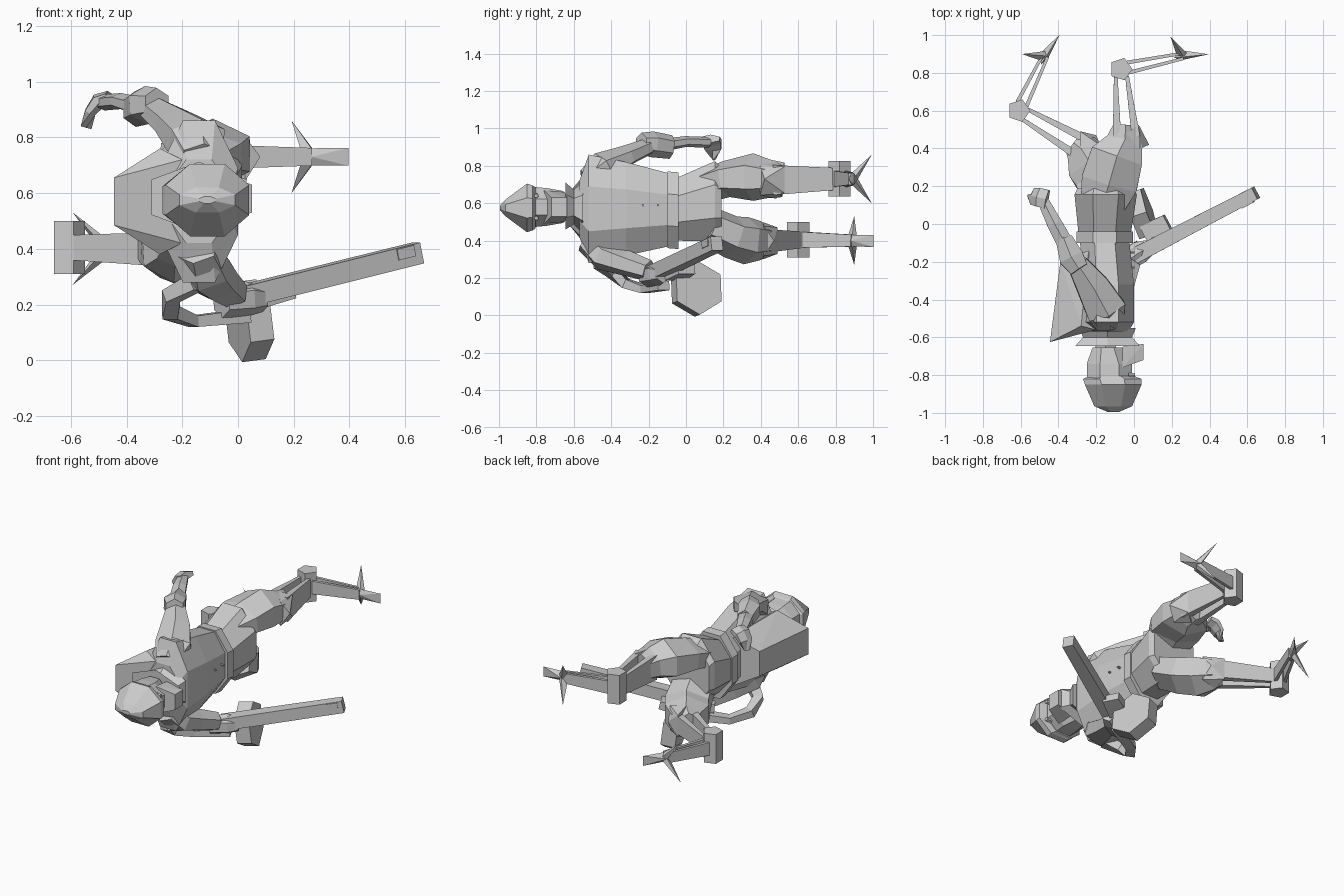
import bpy, bmesh, math
from mathutils import Vector

Z = Vector((0, 0, 1))
YAX = (0, 1, 0)


def finish(name, bm):
    bmesh.ops.recalc_face_normals(bm, faces=bm.faces)
    me = bpy.data.meshes.new(name)
    bm.to_mesh(me)
    bm.free()
    ob = bpy.data.objects.new(name, me)
    bpy.context.collection.objects.link(ob)
    return ob


def loft(name, stations, n=6, axis=None):
    """Rings along a path; station = (x, y, z, half width, half height)."""
    bm = bmesh.new()
    pts = [Vector(s[:3]) for s in stations]
    rings = []
    k = 1 / math.cos(math.pi / n) if n % 2 == 0 else 1
    for i, s in enumerate(stations):
        d = Vector(axis) if axis else pts[min(i + 1, len(pts) - 1)] - pts[max(i - 1, 0)]
        d.normalize()
        ref = Z if abs(d.z) < 0.95 else Vector((0, 1, 0))
        v = (ref - d * ref.dot(d)).normalized()
        u = d.cross(v)
        ring = []
        for j in range(n):
            a = 2 * math.pi * (j + 0.5) / n
            ring.append(bm.verts.new(pts[i] + u * math.cos(a) * s[3] * k + v * math.sin(a) * s[4] * k))
        rings.append(ring)
    for a, b in zip(rings, rings[1:]):
        for j in range(n):
            bm.faces.new((a[j], a[(j + 1) % n], b[(j + 1) % n], b[j]))
    bm.faces.new(rings[0])
    bm.faces.new(rings[-1])
    return finish(name, bm)


def hull(name, pts):
    bm = bmesh.new()
    for p in pts:
        bm.verts.new(p)
    bmesh.ops.convex_hull(bm, input=bm.verts)
    return finish(name, bm)


# Torso, belt, hips, collar and neck
loft("torso", [(-.14, -.57, .57, .11, .15), (-.14, -.52, .57, .14, .29),
               (-.14, -.32, .57, .14, .25), (-.155, -.09, .565, .13, .195)], 8, YAX)
loft("belt", [(-.155, -.10, .565, .15, .205), (-.155, -.04, .56, .15, .205)], 8, YAX)
loft("hips", [(-.155, -.04, .57, .14, .17), (-.15, .155, .61, .165, .215),
              (-.15, .19, .60, .15, .19)], 8, YAX)
loft("collar", [(-.14, -.645, .585, .17, .11), (-.14, -.60, .58, .13, .08),
                (-.14, -.55, .575, .15, .12)], 6, YAX)
loft("neck", [(-.15, -.70, .58, .05, .05), (-.15, -.56, .58, .06, .06)], 6, YAX)

# Back pack wedge
hull("back_pack", [(x, y, .57 + s * h) for s in (1, -1) for x, y, h in
                   ((-.445, -.625, .085), (-.28, -.54, .19), (-.39, -.2, .08),
                    (-.2, -.56, .15), (-.24, -.14, .16))])

# Head: face, ridged helmet, muzzle, eyes
loft("face", [(-.13, -.84, .58, .12, .11), (-.13, -.74, .58, .12, .10),
              (-.14, -.655, .58, .08, .085)], 8, YAX)
loft("helmet", [(-.11, -.995, .575, .03, .012), (-.11, -.965, .575, .10, .045),
                (-.11, -.85, .575, .15, .13), (-.115, -.82, .575, .155, .12),
                (-.12, -.805, .575, .12, .11)], 8, YAX)
hull("muzzle", [(x, y, .58 + s * h) for s in (1, -1) for x, y, h in
                ((.05, -.72, .05), (.05, -.635, .05), (-.06, -.76, .09), (-.06, -.65, .08))])
for s in (1, -1):
    loft("eye", [(-.03, -.80, .58 + s * .06, .012, .012), (.005, -.80, .58 + s * .06, .01, .01)], 6)
    loft("chest_stud", [(-.02, -.19 + s * .04, .59, .006, .006), (.003, -.19 + s * .04, .59, .006, .006)], 6)


def leg(side, stations, guard, knee, ankle, shin_h):
    """Faceted thigh, knee guard, paired shin struts, pentagon joint, spiked foot."""
    loft(side + "_thigh", stations, 6)
    K, A = Vector(knee), Vector(ankle)
    T = Vector(stations[-1][:3])
    G = Vector(guard)
    loft(side + "_joint", [(*(K - Z * .095), .062, .062), (*(K + Z * .095), .062, .062)], 5)
    shin = (K - T).normalized()
    foot = (A - K).normalized()
    sp, fp = Z.cross(shin), Z.cross(foot)
    # pointed guard on the front of the knee
    hull(side + "_knee_guard", [G] + [T + Z * s * h + shin * d + sp * w for s in (1, -1)
                                      for h, d, w in ((.1, -.04, 0), (.07, .0, -.07), (.08, -.13, -.06))])
    for s in (1, -1):
        a, b = T - shin * .06 + sp * s * .05, K - shin * .04 + sp * s * .03
        loft(side + "_shin_strut", [(*a, .022, shin_h), (*b, .01, shin_h * .75)], 4)
        a, b = K + foot * .04 + fp * s * .027, A + fp * s * .014
        loft(side + "_foot_strut", [(*a, .01, .042), (*b, .008, .032)], 4)
        # splayed claw
        tip = A + foot * -.045 + fp * .115 + Z * s * .13
        hull(side + "_claw", [A - foot * .03 - fp * .01, A + foot * .03, A + fp * .03,
                              A + Z * s * .035, tip])
    tip = A + foot * .135 - fp * .02
    hull(side + "_toe", [A - foot * .05 + Z * .03, A - foot * .05 - Z * .03, A + fp * .03,
                         tip + Z * .032, tip - Z * .032, A - fp * .02])


leg("upper", [(-.16, .12, .70, .12, .08), (-.13, .22, .73, .15, .085), (-.09, .36, .74, .14, .11),
              (-.05, .44, .73, .095, .09), (-.045, .52, .725, .065, .08)],
    (.08, .42, .73), (-.07, .82, .73), (.26, .89, .73), .08)
leg("lower", [(-.14, .12, .48, .12, .09), (-.18, .24, .42, .13, .10), (-.23, .32, .40, .13, .11),
              (-.28, .40, .40, .09, .09), (-.32, .43, .40, .065, .06)],
    (-.20, .47, .40), (-.61, .60, .405), (-.47, .89, .40), .06)

# Free arm with elbow guard and curled hand
loft("upper_shoulder", [(-.13, -.53, .73, .07, .05), (-.15, -.45, .79, .105, .075), (-.22, -.33, .85, .085, .05),
                        (-.30, -.21, .90, .055, .04)], 6)
loft("upper_elbow", [(-.29, -.24, .92, .05, .05), (-.33, -.18, .915, .065, .06), (-.37, -.08, .90, .045, .055)], 6)
loft("upper_forearm", [(-.35, -.13, .91, .045, .03), (-.42, .0, .93, .04, .025), (-.48, .12, .925, .03, .025)], 6)
loft("upper_hand", [(-.46, .13, .945, .05, .02), (-.50, .14, .93, .05, .025), (-.53, .145, .89, .045, .018),
                    (-.545, .15, .835, .02, .008)], 6)

# Gun arm with bent outer brace
loft("lower_shoulder", [(-.15, -.53, .40, .07, .06), (-.13, -.44, .32, .10, .07), (-.08, -.32, .28, .08, .06),
                        (-.02, -.2, .24, .055, .05)], 6)
loft("arm_brace", [(-.15, -.46, .28, .035, .03), (-.24, -.40, .23, .03, .025), (-.24, -.32, .17, .03, .025),
                   (-.16, -.22, .14, .03, .02), (.03, -.12, .16, .035, .025)], 4)
loft("lower_hand", [(-.06, -.21, .21, .05, .05), (.03, -.15, .22, .06, .055), (.09, -.12, .22, .04, .04)], 6)

# Rifle: long barrel, side sight, fore grip, drum
g0, g1 = Vector((.0, -.17, .225)), Vector((.645, .165, .385))
gd = (g1 - g0).normalized()
gs = Z.cross(gd).normalized()
gu = gd.cross(gs)
loft("barrel", [(*g0, .042, .038), (*g1, .034, .038)], 4)
p = g0 + gd * .68 + gu * .015 - gs * .025
loft("side_sight", [(*(p - gd * .035), .015, .02), (*(p + gd * .035), .015, .02)], 4)
p = g0 + gd * .17 + gs * .07 - gu * .03
loft("fore_grip", [(*(p - gd * .07), .06, .03), (*(p + gd * .07), .05, .025)], 4)
c, ax = Vector((.04, .055, .142)), Vector((.9, .3, .12)).normalized()
loft("drum", [(*(c - ax * .045), .125, .125), (*(c + ax * .045), .125, .125)], 6)
